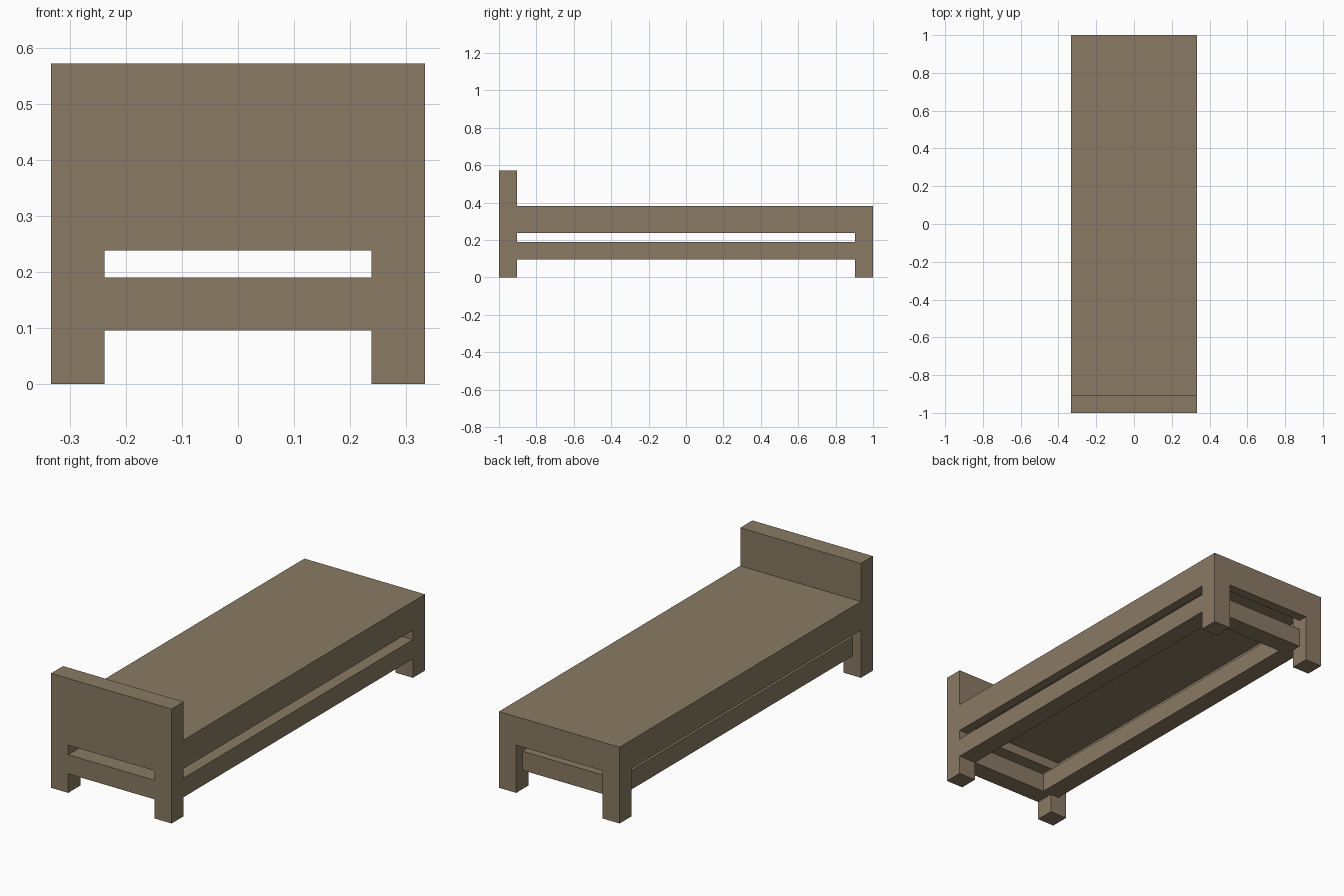
import bpy

cube = bpy.data.objects.get("Cube")
if cube:
    bpy.data.objects.remove(cube, do_unlink=True)

U = 1 / 21          # board module: every size is a whole number of these
W, L = 7, 21        # half width and half length in modules

wood = bpy.data.materials.new("brown_wood")
wood.use_nodes = True
colour = (0.254, 0.195, 0.127, 1)
wood.diffuse_color = colour
wood.node_tree.nodes["Principled BSDF"].inputs["Base Color"].default_value = colour


def board(name, xs, ys, zs):
    """Box spanning the given module ranges."""
    spans = (xs, ys, zs)
    bpy.ops.mesh.primitive_cube_add(size=1)
    ob = bpy.context.object
    ob.name = ob.data.name = name
    for v in ob.data.vertices:
        v.co = [U * ((a + b) / 2 + c * (b - a)) for c, (a, b) in zip(v.co, spans)]
    ob.data.materials.append(wood)
    return ob


# Headboard and bed top
board("headboard", (-W, W), (-L, 2 - L), (5, 12))
board("bed_top", (-W, W), (2 - L, L), (6, 8))

# Square legs: front pair ends under the headboard, back pair under the bed top
for side, x in (("right", -W), ("left", W - 2)):
    board("front_leg_" + side, (x, x + 2), (-L, 2 - L), (0, 5))
    board("back_leg_" + side, (x, x + 2), (L - 2, L), (0, 6))

# Thin skirt under the edges of the bed top
inner_y = (2 - L, L - 2)
inner_x = (2 - W, W - 2)
board("skirt_right", (-W, 1 - W), inner_y, (5, 6))
board("skirt_left", (W - 1, W), inner_y, (5, 6))
board("skirt_back", inner_x, (L - 1, L), (5, 6))

# Lower rails: front and left are flush with the legs, back and right are set in
low = (2, 4)
board("front_rail", inner_x, (-L, 2 - L), low)
board("left_rail", (W - 2, W), inner_y, low)
board("back_rail", inner_x, (L - 3, L - 1), low)
board("right_rail", (1 - W, 3 - W), inner_y, low)
